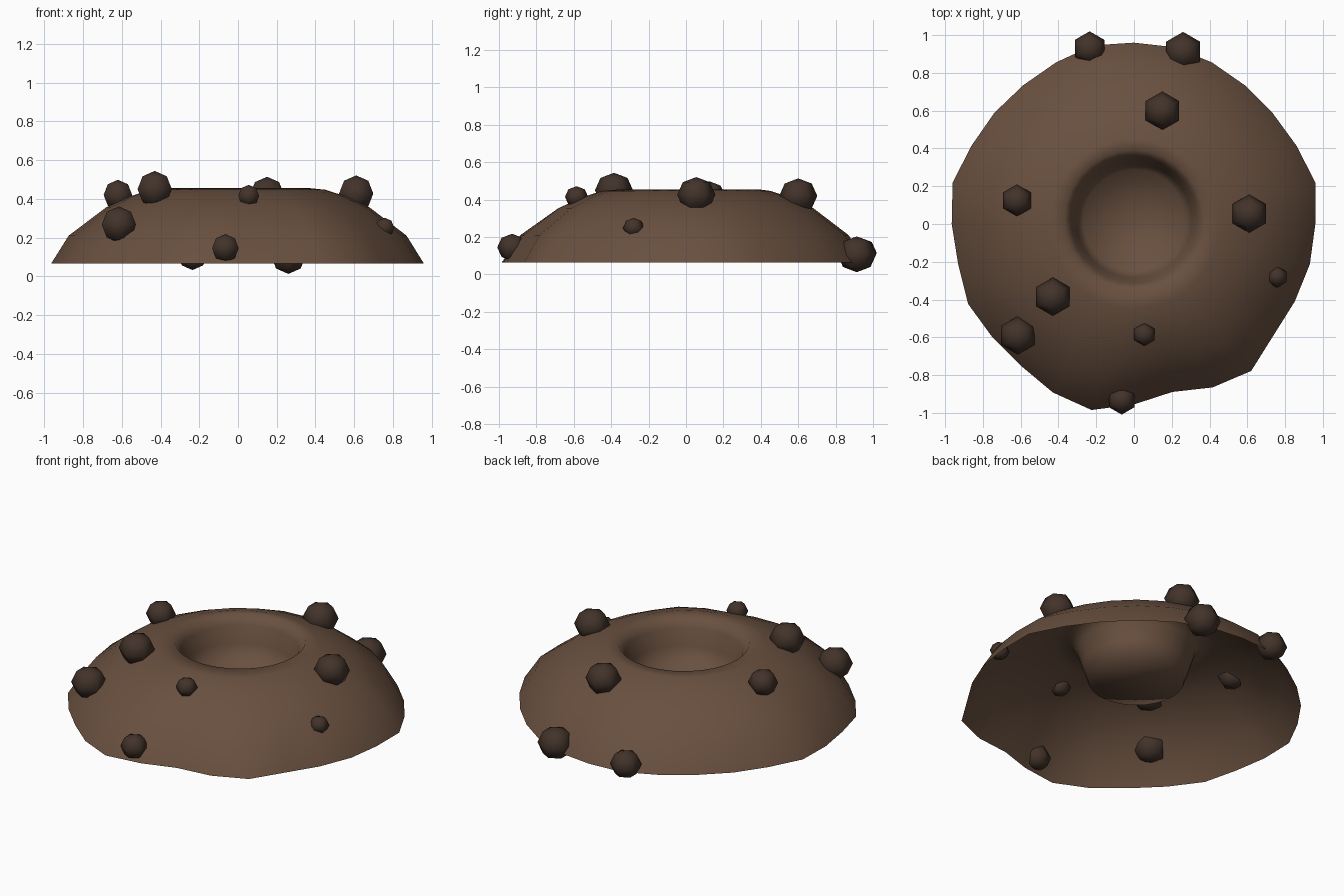
import bpy, bmesh
from math import sin, cos, pi

if "Cube" in bpy.data.objects:
    bpy.data.objects.remove(bpy.data.objects["Cube"])


def material(name, rgb):
    m = bpy.data.materials.new(name)
    m.diffuse_color = (*rgb, 1)
    m.use_nodes = True
    m.node_tree.nodes["Principled BSDF"].inputs["Base Color"].default_value = m.diffuse_color
    return m


def finish(name, bm, mat):
    for f in bm.faces:
        f.smooth = True
    bmesh.ops.recalc_face_normals(bm, faces=bm.faces)
    me = bpy.data.meshes.new(name)
    bm.to_mesh(me)
    bm.free()
    me.materials.append(mat)
    ob = bpy.data.objects.new(name, me)
    bpy.context.collection.objects.link(ob)
    return ob


earth = material("earth", (0.14, 0.08, 0.05))
stone = material("stone", (0.055, 0.033, 0.023))

# Crater mound: open underneath, uneven foot, bowl sunk in the top
foot = [.96, .985, .955, .94, .94, .95, .96, .96, .97, .95, .94, .945, .955, .985,
        .965, .955, .975, .96, .96, .99, 1.01, .955, .912, .96, .995, .945, .945, .955]
profile = [(.96, .065), (.87, .21), (.68, .355), (.55, .415), (.45, .447),
           (.37, .455), (.335, .40), (.305, .30), (.27, .20)]
N = len(foot)
bm = bmesh.new()
rings = []
for r, z in profile:
    blend = max(0, (r - .35) / .61)  # unevenness fades towards the bowl
    ring = []
    for k, f in enumerate(foot):
        a = 2 * pi * k / N
        rr = r * (1 + (f / .96 - 1) * blend)
        ring.append(bm.verts.new((rr * cos(a), rr * sin(a) + .02 * (r < .4), z)))
    rings.append(ring)
for lo, hi in zip(rings, rings[1:]):
    for k in range(N):
        n = (k + 1) % N
        bm.faces.new((lo[k], lo[n], hi[n], hi[k]))
center = bm.verts.new((0, .02, .19))
for k in range(N):
    bm.faces.new((rings[-1][k], rings[-1][(k + 1) % N], center))
mound = finish("crater_mound", bm, earth)

# Scattered rocks: x, y, z, radius
rocks = [(-.235, .93, .115, .09), (.26, .913, .108, .104), (.15, .60, .42, .102),
         (-.62, .125, .42, .085), (.61, .055, .427, .102), (.757, -.28, .25, .057),
         (-.43, -.385, .45, .102), (-.615, -.59, .267, .102), (.055, -.585, .415, .062),
         (-.065, -.93, .145, .079)]
for i, (x, y, z, r) in enumerate(rocks, 1):
    bm = bmesh.new()
    bmesh.ops.create_uvsphere(bm, u_segments=6, v_segments=4, radius=r)
    bmesh.ops.scale(bm, vec=(1, 1, .92), verts=bm.verts)
    finish(f"rock_{i}", bm, stone).location = (x, y, z)
